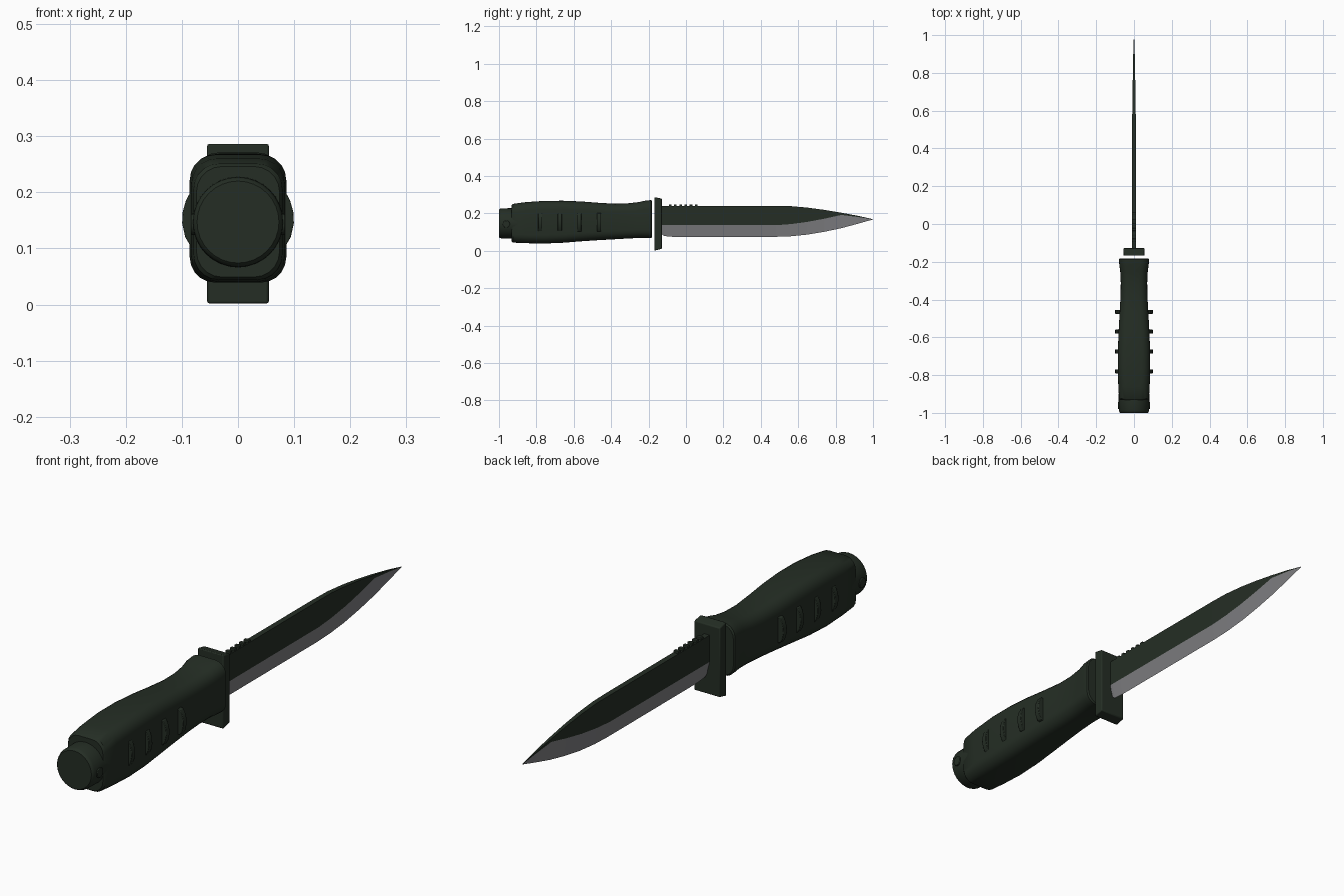
import bpy, bmesh, math
from mathutils import Matrix

if "Cube" in bpy.data.objects:
    bpy.data.objects.remove(bpy.data.objects["Cube"])


def material(name, rgb):
    m = bpy.data.materials.new(name)
    m.diffuse_color = (*rgb, 1)
    m.use_nodes = True
    m.node_tree.nodes["Principled BSDF"].inputs["Base Color"].default_value = m.diffuse_color
    return m


GREEN = material("dark green", (0.018, 0.027, 0.018))
STEEL = material("grey steel", (0.21, 0.21, 0.22))


def finish(name, bm, mats=(GREEN,), smooth=30, bevel=0):
    bmesh.ops.recalc_face_normals(bm, faces=bm.faces)
    me = bpy.data.meshes.new(name)
    bm.to_mesh(me)
    bm.free()
    for m in mats:
        me.materials.append(m)
    ob = bpy.data.objects.new(name, me)
    bpy.context.collection.objects.link(ob)
    if bevel:
        b = ob.modifiers.new("bevel", 'BEVEL')
        b.width, b.segments = bevel, 2
    bpy.ops.object.select_all(action='DESELECT')
    ob.select_set(True)
    bpy.context.view_layer.objects.active = ob
    if smooth:
        bpy.ops.object.shade_smooth_by_angle(angle=math.radians(smooth))
    return ob


def loft(rings, mat_rule=lambda k: 0):
    """Skin equal-length rings of points and cap both ends."""
    bm = bmesh.new()
    vs = [[bm.verts.new(p) for p in r] for r in rings]
    n = len(vs[0])
    for a, b in zip(vs, vs[1:]):
        for k in range(n):
            f = bm.faces.new((a[k], a[(k + 1) % n], b[(k + 1) % n], b[k]))
            f.material_index = mat_rule(k)
    bm.faces.new(vs[0])
    bm.faces.new(vs[-1])
    return bm


def rounded_ring(y, hw, z0, z1, r, seg=5):
    pts, zc, hh = [], (z0 + z1) / 2, (z1 - z0) / 2
    for q, (sx, sz) in enumerate([(1, 1), (-1, 1), (-1, -1), (1, -1)]):
        for i in range(seg + 1):
            a = math.pi / 2 * (q + i / seg)
            pts.append((sx * (hw - r) + r * math.cos(a), y,
                        zc + sz * (hh - r) + r * math.sin(a)))
    return pts


# Grip: contoured rounded-rectangle loft (y, half width, bottom, top)
grip = [(-0.932, 0.074, 0.049, 0.246), (-0.925, 0.079, 0.044, 0.251),
        (-0.86, 0.083, 0.041, 0.260), (-0.76, 0.086, 0.039, 0.267),
        (-0.66, 0.085, 0.043, 0.268), (-0.56, 0.081, 0.051, 0.264),
        (-0.47, 0.076, 0.057, 0.257), (-0.38, 0.071, 0.062, 0.252),
        (-0.31, 0.070, 0.066, 0.254), (-0.25, 0.073, 0.069, 0.261),
        (-0.215, 0.078, 0.069, 0.269), (-0.187, 0.079, 0.068, 0.271),
        (-0.182, 0.075, 0.072, 0.267)]
finish("grip", loft([rounded_ring(y, w, a, b, 0.045) for y, w, a, b in grip]), smooth=35)

# Finger ridges on both sides of the grip
arc = [(0.06, 0.098), (0.085, 0.105), (0.094, 0.120), (0.0995, 0.145),
       (0.0985, 0.165), (0.093, 0.185), (0.085, 0.200), (0.06, 0.206)]
for i in range(4):
    y = -0.78 + 0.105 * i
    for side, s in (("right", 1), ("left", -1)):
        bm = loft([[(s * x, y + d, z) for x, z in arc] for d in (-0.011, 0.011)])
        finish(f"grip_ridge_{side}_{i + 1}", bm, bevel=0.002)

# Pommel: turned cap with rounded rim
cap = [(-1.0, 0.073), (-0.996, 0.077), (-0.988, 0.080), (-0.94, 0.081), (-0.90, 0.081)]
finish("pommel", loft([[(r * math.cos(k * math.tau / 32), y, 0.147 + r * math.sin(k * math.tau / 32))
                        for k in range(32)] for y, r in cap]), smooth=35)

# Small round studs on the pommel sides
for side, s in (("right", 1), ("left", -1)):
    bm = bmesh.new()
    bmesh.ops.create_cone(bm, cap_ends=True, segments=20, radius1=0.019, radius2=0.019, depth=0.02,
                          matrix=Matrix.Translation((s * 0.074, -0.961, 0.143))
                          @ Matrix.Rotation(math.pi / 2, 4, 'Y'))
    finish(f"pommel_stud_{side}", bm, bevel=0.002)

# Guard: plate with slightly slanted ends
side_profile = [(-0.168, 0.001), (-0.128, 0.011), (-0.128, 0.279), (-0.168, 0.287)]
finish("guard", loft([[(x, y, z) for y, z in side_profile] for x in (-0.055, 0.055)]), bevel=0.004)

# Blade: flat upper flank in green, ground lower bevel in steel
# (y, half thickness, spine z, grind line z, edge z)
blade = [(-0.135, 0.0115, 0.240, 0.137, 0.092), (-0.115, 0.0115, 0.240, 0.137, 0.079),
         (-0.07, 0.0115, 0.240, 0.137, 0.075), (0.48, 0.0105, 0.240, 0.137, 0.075),
         (0.56, 0.0095, 0.239, 0.143, 0.078), (0.65, 0.0085, 0.231, 0.155, 0.087),
         (0.74, 0.0070, 0.219, 0.172, 0.102), (0.83, 0.0055, 0.204, 0.192, 0.121),
         (0.92, 0.0035, 0.187, 0.181, 0.145), (0.999, 0.0004, 0.1695, 0.1685, 0.1675)]
rings = [[(t, y, s), (t, y, g), (0, y, e), (-t, y, g), (-t, y, s)] for y, t, s, g, e in blade]
finish("blade", loft(rings, lambda k: int(k in (1, 2))), (GREEN, STEEL), smooth=0)

# Thumb notches along the spine
for i in range(6):
    bm = bmesh.new()
    bmesh.ops.create_cube(bm, size=1, matrix=Matrix.Translation((0, -0.085 + 0.028 * i, 0.242))
                          @ Matrix.Diagonal((0.021, 0.014, 0.014, 1)))
    finish(f"spine_tooth_{i + 1}", bm, smooth=0, bevel=0.002)
